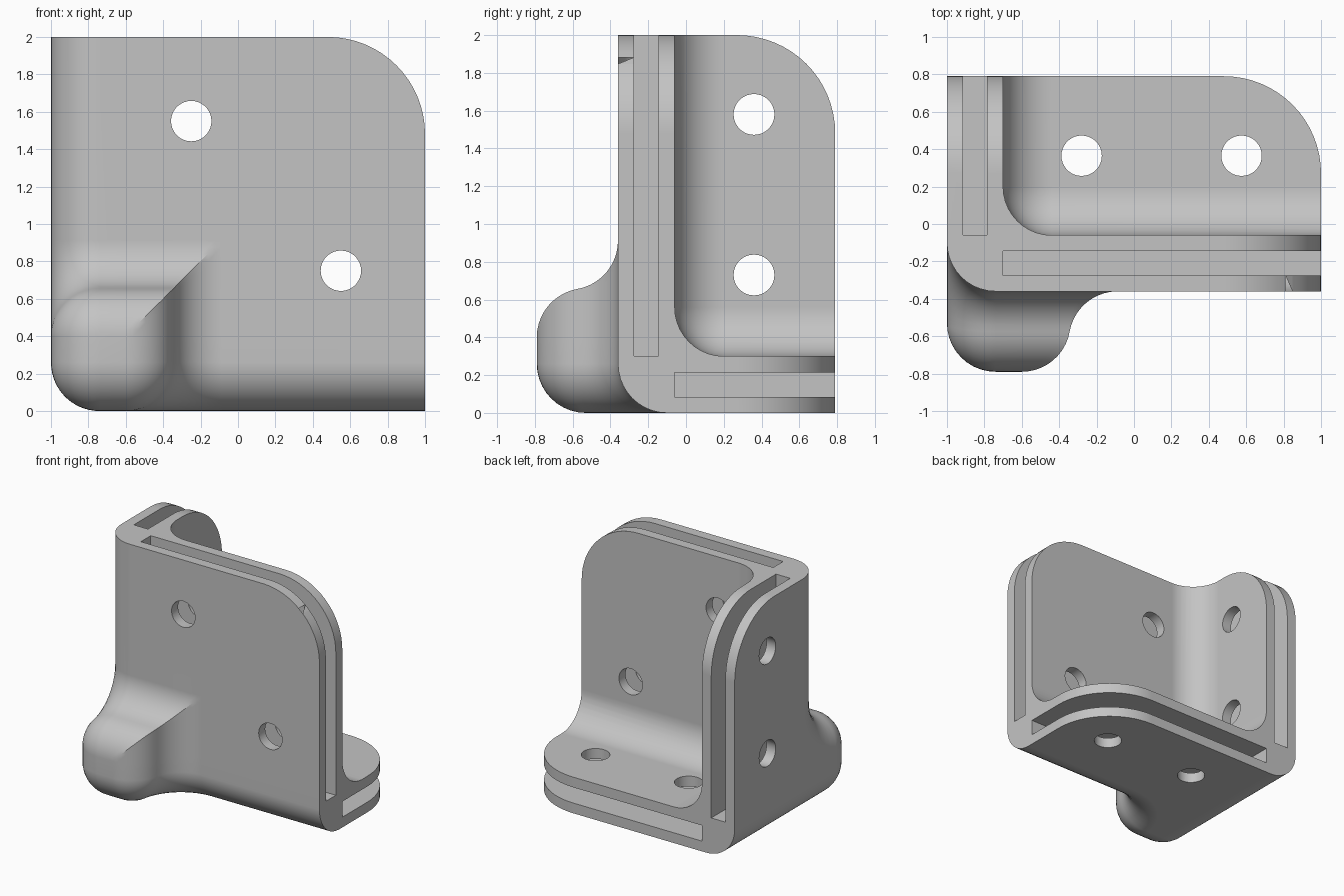
import bpy
import bmesh
from math import sin, cos, pi, radians, sqrt, atan2

if "Cube" in bpy.data.objects:
    bpy.data.objects.remove(bpy.data.objects["Cube"], do_unlink=True)

R = 0.26                       # edge rounding radius
K = 10                         # segments per quarter round
WALL, BACK, NOSE = -0.36, 0.79, -0.79
CORNER = 0.52                  # big corner radius of the three plates
LEFT_IN, FRONT_IN, FLOOR_IN = -0.70, -0.06, 0.30

grey = bpy.data.materials.new("light grey")
grey.use_nodes = True
grey.diffuse_color = (0.55, 0.55, 0.55, 1)
grey.node_tree.nodes["Principled BSDF"].inputs["Base Color"].default_value = (0.55, 0.55, 0.55, 1)


def make_object(name, bm):
    bmesh.ops.recalc_face_normals(bm, faces=bm.faces[:])
    mesh = bpy.data.meshes.new(name)
    bm.to_mesh(mesh)
    bm.free()
    obj = bpy.data.objects.new(name, mesh)
    mesh.materials.append(grey)
    bpy.context.collection.objects.link(obj)
    return obj


# Foot profile: (distance from corner, y, normal); nose, then a fillet into the wall
nose_y = NOSE + R
flat_end = 0.40
fillet_y = WALL - R
fillet_s = flat_end + sqrt((2 * R) ** 2 - (nose_y - fillet_y) ** 2)
phi = atan2(nose_y - fillet_y, fillet_s - flat_end)
profile = [None] * K + [(R, NOSE, 0, -1)]
for k in range(K + 1):
    a = -pi / 2 + (pi / 2 - phi) * k / K
    profile.append((flat_end + R * cos(a), nose_y + R * sin(a), cos(a), sin(a)))
for k in range(1, K + 1):
    a = pi - phi - (pi / 2 - phi) * k / K
    profile.append((fillet_s + R * cos(a), fillet_y + R * sin(a), -cos(a), -sin(a)))
profile.append((2, WALL, 0, -1))


def rounded(i, j):
    """Point on the rounded edge i beside profile sample j: (across, y, along)."""
    t = pi / 2 * i / K
    d = R * (1 - sin(t))
    s, y, ns, ny = profile[j]
    return R * (1 - cos(t)), y - ny * d, s - ns * d


def outer_point(i, j):
    if i >= K and j >= K:
        x, y, z = profile[i][0], profile[max(i, j)][1], profile[j][0]
    elif j >= K:
        x, y, z = rounded(i, j)
    elif i >= K:
        z, y, x = rounded(j, i)
    else:                      # ball corner
        a, b = cos(pi / 2 * i / K), cos(pi / 2 * j / K)
        u, v = a * sqrt(1 - b * b / 2), b * sqrt(1 - a * a / 2)
        x, z = R * (1 - u), R * (1 - v)
        y = nose_y - R * sqrt(max(0, 1 - u * u - v * v))
    return x - 1, y, z


# Outer body with foot: front skin, extruded to the back and capped
bm = bmesh.new()
n = len(profile)
grid = [[bm.verts.new(outer_point(i, j)) for j in range(n)] for i in range(n)]
for i in range(n - 1):
    for j in range(n - 1):
        a, b, c, d = grid[i][j], grid[i + 1][j], grid[i + 1][j + 1], grid[i][j + 1]
        if i == j and i >= K:  # mitre crease of the foot
            bm.faces.new((a, b, c))
            bm.faces.new((a, c, d))
        else:
            bm.faces.new((a, b, c, d))
bmesh.ops.remove_doubles(bm, verts=bm.verts[:], dist=1e-5)
rim = [e for e in bm.edges if e.is_boundary]
ext = bmesh.ops.extrude_edge_only(bm, edges=rim)
for v in ext["geom"]:
    if isinstance(v, bmesh.types.BMVert):
        v.co.y = BACK
bmesh.ops.holes_fill(bm, edges=[e for e in bm.edges if e.is_boundary], sides=0)
bracket = make_object("corner_bracket", bm)


def prism(name, points, axis, lo, hi):
    """Extrude a 2D outline along an axis."""
    bm = bmesh.new()
    rings = []
    for h in (lo, hi):
        ring = []
        for p in points:
            co = list(p)
            co.insert(axis, h)
            ring.append(bm.verts.new(co))
        rings.append(ring)
        bm.faces.new(ring)
    for k in range(len(points)):
        m = (k + 1) % len(points)
        bm.faces.new((rings[0][k], rings[0][m], rings[1][m], rings[1][k]))
    return make_object(name, bm)


def box(name, lo, hi):
    outline = [(lo[0], lo[1]), (hi[0], lo[1]), (hi[0], hi[1]), (lo[0], hi[1])]
    return prism(name, outline, 2, lo[2], hi[2])


def corner_cutter(axis, a, b):
    pts = [(a - CORNER + CORNER * cos(pi / 2 * k / 16),
            b - CORNER + CORNER * sin(pi / 2 * k / 16)) for k in range(17)]
    pts += [(a - CORNER, b + 0.2), (a + 0.2, b + 0.2), (a + 0.2, b - CORNER)]
    return prism("corner_cutter", pts, axis, -3, 3)


def hole_cutter(axis, a, b, lo, hi):
    pts = [(a + 0.108 * cos(2 * pi * k / 36), b + 0.108 * sin(2 * pi * k / 36)) for k in range(36)]
    return prism("hole_cutter", pts, axis, lo, hi)


# Inner cavity with rounded valley edges
cavity = box("cavity_cutter", (LEFT_IN, FRONT_IN, FLOOR_IN), (1.5, 1.5, 2.5))
bm = bmesh.new()
bm.from_mesh(cavity.data)
inner = min(bm.verts, key=lambda v: v.co.x + v.co.y + v.co.z)
bmesh.ops.bevel(bm, geom=list(inner.link_edges), offset=R, offset_type='OFFSET',
                segments=K, profile=0.5, affect='EDGES')
bm.to_mesh(cavity.data)
bm.free()

cutters = [cavity,
           corner_cutter(0, BACK, 2), corner_cutter(1, 1, 2), corner_cutter(2, 1, BACK),
           # Panel slots in the front, left and floor plates
           box("front_slot", (LEFT_IN, -0.275, FLOOR_IN), (1.4, -0.145, 2.4)),
           box("left_slot", (-0.915, FRONT_IN, FLOOR_IN), (-0.785, 1.4, 2.4)),
           box("floor_slot", (LEFT_IN, FRONT_IN, 0.085), (1.4, 1.4, 0.215))]
# Screw holes
for x, z in ((-0.25, 1.55), (0.55, 0.75)):
    cutters.append(hole_cutter(1, x, z, -0.6, 0.1))
for z in (1.58, 0.73):
    cutters.append(hole_cutter(0, 0.36, z, -1.2, -0.5))
for x in (-0.28, 0.575):
    cutters.append(hole_cutter(2, x, 0.365, -0.2, 0.5))

bpy.ops.object.select_all(action='DESELECT')
bpy.context.view_layer.objects.active = bracket
bracket.select_set(True)
for cutter in cutters:
    cutter.hide_render = True
    mod = bracket.modifiers.new("cut", 'BOOLEAN')
    mod.operation = 'DIFFERENCE'
    mod.solver = 'EXACT'
    mod.object = cutter
    bpy.ops.object.modifier_apply(modifier=mod.name)
    bpy.data.objects.remove(cutter, do_unlink=True)

# Smooth rounds, crisp edges, flat plates
bpy.ops.object.shade_smooth_by_angle(angle=radians(25))
weighted = bracket.modifiers.new("weighted_normals", 'WEIGHTED_NORMAL')
weighted.keep_sharp = True
